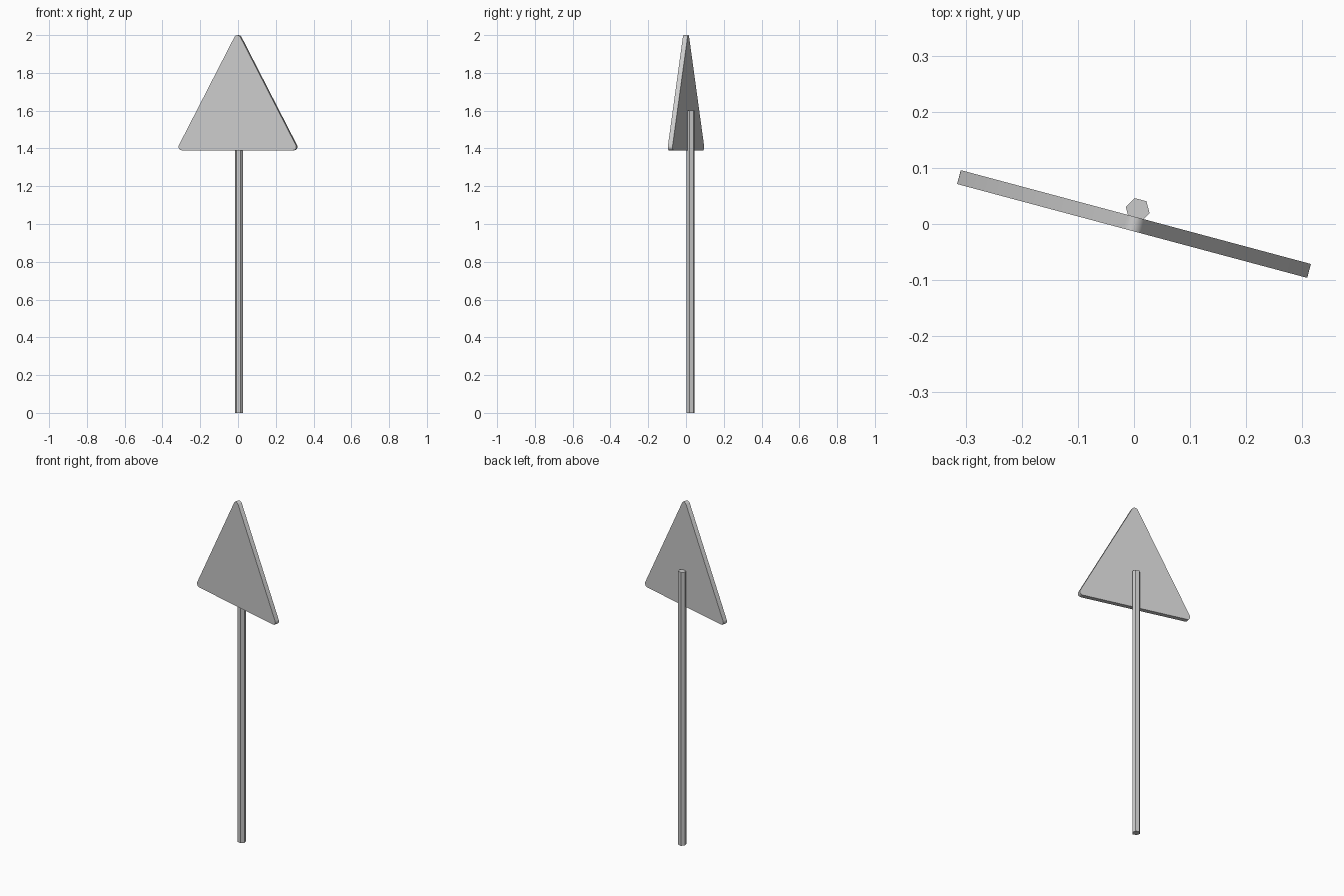
import bpy, bmesh
from math import radians, sin, cos
from mathutils import Matrix

if "Cube" in bpy.data.objects:
    bpy.data.objects.remove(bpy.data.objects["Cube"])

TURN = Matrix.Rotation(radians(-15), 4, 'Z')


def finish(bm, name, angle):
    bmesh.ops.recalc_face_normals(bm, faces=bm.faces)
    mesh = bpy.data.meshes.new(name)
    bm.to_mesh(mesh)
    bm.free()
    obj = bpy.data.objects.new(name, mesh)
    bpy.context.collection.objects.link(obj)
    bpy.ops.object.select_all(action='DESELECT')
    obj.select_set(True)
    bpy.context.view_layer.objects.active = obj
    bpy.ops.object.shade_smooth_by_angle(angle=radians(angle))
    return obj


# Triangular sign plate with rounded corners
R, HALF_T, STEPS = 0.018, 0.0128, 4
corners = [(-0.305, 1.39 + R, 152, 270), (0.305, 1.39 + R, 270, 388),
           (0, 2 - R, 28, 152)]
bm = bmesh.new()
outline = []
for cx, cz, a0, a1 in corners:
    for i in range(STEPS + 1):
        a = radians(a0 + (a1 - a0) * i / STEPS)
        outline.append(bm.verts.new((cx + R * cos(a), -HALF_T, cz + R * sin(a))))
face = bm.faces.new(outline)
ext = bmesh.ops.extrude_face_region(bm, geom=[face], use_keep_orig=True)
moved = [v for v in ext['geom'] if isinstance(v, bmesh.types.BMVert)]
bmesh.ops.translate(bm, verts=moved, vec=(0, 2 * HALF_T, 0))
bmesh.ops.transform(bm, matrix=TURN, verts=bm.verts)
finish(bm, "sign_plate", 35)

# Six-sided post behind the plate, one flat side against it
bm = bmesh.new()
bmesh.ops.create_cone(bm, cap_ends=True, segments=6, radius1=0.022,
                      radius2=0.022, depth=1.6)
# put a vertex on the plate direction whatever the primitive's start angle
v = bm.verts[:][0].co if not hasattr(bm.verts, "ensure_lookup_table") else None
bm.verts.ensure_lookup_table()
start = bm.verts[0].co.xy
align = Matrix.Rotation(-start.angle_signed((1, 0)) * -1, 4, 'Z')
bmesh.ops.transform(bm, matrix=align, verts=bm.verts)
bmesh.ops.transform(bm, matrix=Matrix.Translation((0.0065, 0.025, 0.8)) @ TURN,
                    verts=bm.verts)
finish(bm, "post", 30)
